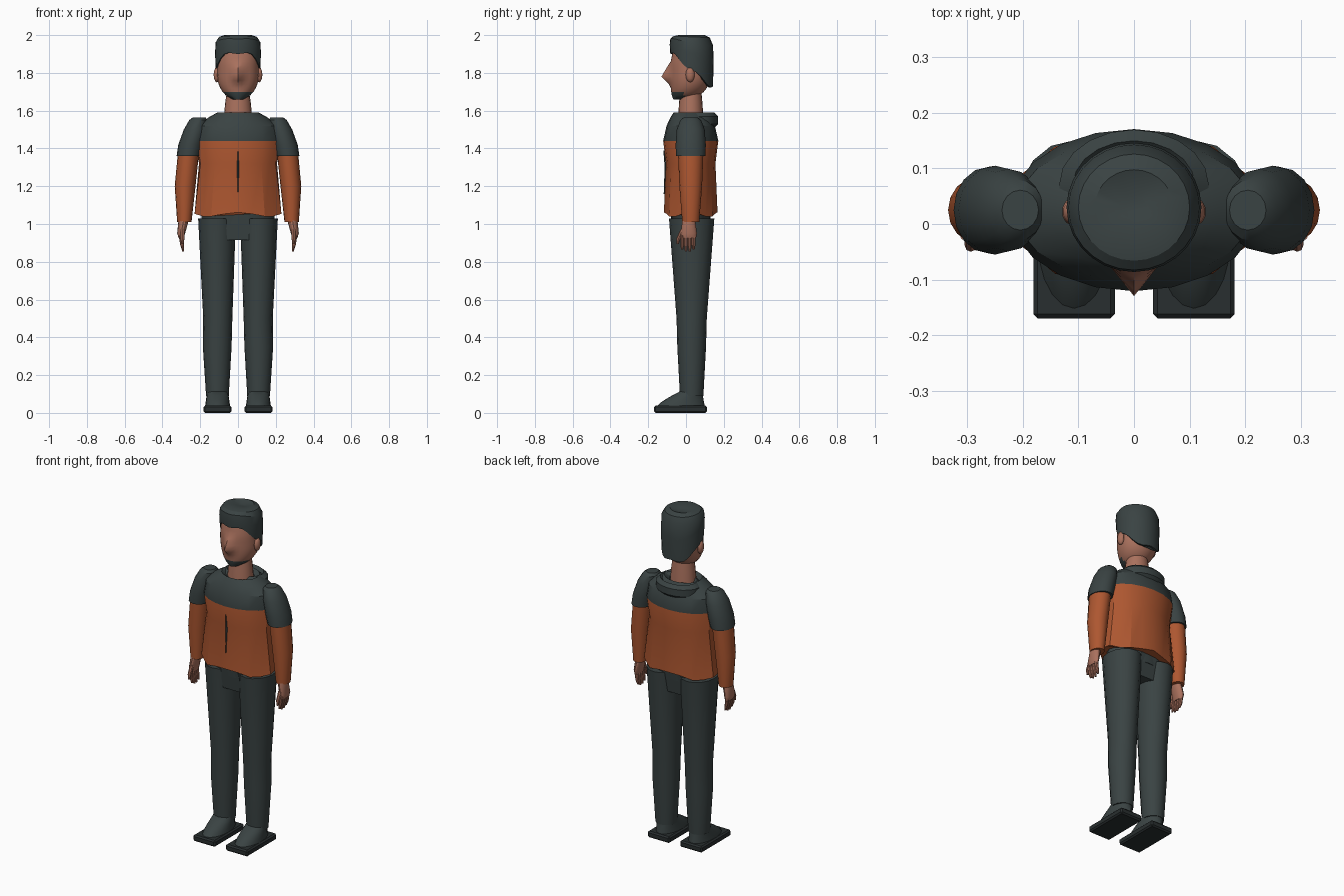
import bpy, bmesh, math
from math import sin, cos, pi, exp, sqrt
from mathutils import Matrix, Vector

cube = bpy.data.objects.get("Cube")
if cube:
    bpy.data.objects.remove(cube)


def material(name, red, green, blue):
    mat = bpy.data.materials.new(name)
    mat.use_nodes = True
    colour = (red, green, blue, 1)
    mat.diffuse_color = colour
    mat.node_tree.nodes["Principled BSDF"].inputs["Base Color"].default_value = colour
    return mat


DARK = material("charcoal cloth", .042, .056, .056)
ORANGE = material("orange cloth", .42, .095, .03)
SKIN = material("skin", .4, .165, .11)
SOLE = material("dark sole", .022, .028, .029)
BODY_Y = .025  # depth of the body's centre line


def finish(name, bm, mats, rule=None, smooth=30):
    """Turn a bmesh into a shaded object; rule picks a slot from a face centre."""
    bmesh.ops.recalc_face_normals(bm, faces=bm.faces)
    if rule:
        for face in bm.faces:
            face.material_index = rule(face.calc_center_median())
    mesh = bpy.data.meshes.new(name)
    bm.to_mesh(mesh)
    bm.free()
    for mat in mats:
        mesh.materials.append(mat)
    part = bpy.data.objects.new(name, mesh)
    bpy.context.collection.objects.link(part)
    bpy.ops.object.select_all(action="DESELECT")
    part.select_set(True)
    bpy.context.view_layer.objects.active = part
    bpy.ops.object.shade_smooth_by_angle(angle=math.radians(smooth))


def ellipse(x, y, z, width, depth, count=16):
    """Level ring of points with the given half sizes, starting at the front."""
    angles = [2 * pi * i / count for i in range(count)]
    return [Vector((x + width * sin(a), y - depth * cos(a), z)) for a in angles]


def skin_rings(name, rings, mats, **options):
    """Bridge rings of points into one closed surface."""
    bm = bmesh.new()
    loops = [[bm.verts.new(point) for point in ring] for ring in rings]
    for low, high in zip(loops, loops[1:]):
        for i in range(len(low)):
            bm.faces.new((low[i - 1], low[i], high[i], high[i - 1]))
    bm.faces.new(loops[0])
    bm.faces.new(loops[-1])
    finish(name, bm, mats, **options)


def limb(name, sections, mat, side, y=BODY_Y, count=16):
    """Loft through (height, distance from middle, half width, half depth)."""
    rings = [ellipse(side * x, y, z, width, depth, count)
             for z, x, width, depth in sections]
    skin_rings(name, rings, [mat])


def trunk(name, sections, mat, y=BODY_Y, count=20):
    """Loft through centred (height, half width, half depth) sections."""
    limb(name, [(z, 0, width, depth) for z, width, depth in sections], mat, 1, y, count)


# Jacket body: pleated orange skirt below a dark yoke
jacket = []
for z, width, depth in [(1.05, .235, .138), (1.32, .208, .13), (1.44, .225, .146),
                        (1.52, .215, .128), (1.565, .155, .107), (1.59, .11, .09),
                        (1.57, .08, .07)]:
    ring = ellipse(0, 0, z, width, depth, 20)
    pleat = .08 * max(0, 1.4 - z)
    for i, point in enumerate(ring):
        stretch = 1 + pleat * (-1) ** i
        point.x *= stretch
        point.y = BODY_Y + point.y * stretch
        if z < 1.1:
            point.z += .012 * cos(4 * pi * i / 10)
    jacket.append(ring)
skin_rings("jacket_body", jacket, [ORANGE, DARK], smooth=20,
           rule=lambda c: int(c.z > 1.44))

# Zip: thin tapered plate on the chest
skin_rings("zip", [ellipse(0, y, z, width, .004, 4) for z, y, width in
                   [(1.16, -.114, .001), (1.3, -.109, .006), (1.39, -.116, .001)]], [DARK])

# Hood folded behind the neck
trunk("hood", [(1.5, .1, .07), (1.53, .135, .1), (1.57, .135, .1),
               (1.59, .11, .08), (1.56, .08, .05)], DARK, y=.07)

# Waist and the flap between the legs
trunk("waist", [(1, .19, .1), (1.09, .2, .11)], DARK)
flap = bmesh.new()
bmesh.ops.create_cube(flap, size=1)
for vert in flap.verts:
    top = vert.co.z > 0
    vert.co.x *= .1 if top else .145
    vert.co.y = BODY_Y + vert.co.y * (.21 if top else .17)
    vert.co.z = 1.06 if top else .915
finish("crotch_panel", flap, [DARK])

# Neck
trunk("neck", [(1.56, .075, .067), (1.64, .068, .062), (1.72, .056, .055)], SKIN)

# Head: round jaw, sloping forehead, pulled-out nose and a chin beard
head = []
NOSE_Z = 1.78
for step in range(15):
    z = 1.66 + .02 * step
    jaw = min(1, (z - 1.655) / .135)
    fullness = sqrt(1 - (1 - jaw) ** 2)
    front = -.05 - .033 * sqrt(fullness) + .2 * max(0, z - 1.85)
    back = .14 * fullness - .01
    ring = ellipse(0, (front + back) / 2, z, .11 * fullness, (back - front) / 2, 32)
    reach = .08 if z > NOSE_Z else .05
    nose = .047 * max(0, 1 - abs(z - NOSE_Z) / reach)
    for point in ring:
        if point.y < BODY_Y:
            point.y -= nose * exp(-(point.x / BODY_Y) ** 2)
    head.append(ring)
skin_rings("head", head, [SKIN, DARK], smooth=45,
           rule=lambda c: int(c.z < 1.695 and c.y < -.015))

# Hair: cap whose lower edge follows the hairline, dimpled at the crown
hair = []
for rise, scale in [(0, .9), (0, 1), (.5, 1.03), (.8, 1), (.95, .85), (1, .6), (.95, .2)]:
    ring = ellipse(0, .03, 2, .118 * scale, .113 * scale, 28)
    for i, point in enumerate(ring):
        a = 2 * pi * i / len(ring)
        hairline = 1.815 + .095 * cos(a) - .01 * cos(5 * a)
        point.z = hairline + (2 - hairline) * rise
    hair.append(ring)
skin_rings("hair", hair, [DARK])

for side, label in ((1, "left"), (-1, "right")):
    # Ear
    ear = bmesh.new()
    bmesh.ops.create_uvsphere(ear, u_segments=10, v_segments=6, radius=1)
    bmesh.ops.scale(ear, vec=(.018, .024, .04), verts=ear.verts)
    bmesh.ops.translate(ear, vec=(side * .112, .022, 1.79), verts=ear.verts)
    finish(label + "_ear", ear, [SKIN], smooth=45)

    # Arm: short dark sleeve over a long orange one
    limb(label + "_short_sleeve", [(1.36, .262, .063, .078), (1.42, .25, .066, .08),
                                   (1.5, .226, .061, .074), (1.55, .21, .048, .055),
                                   (1.565, .205, .033, .036)], DARK, side)
    limb(label + "_long_sleeve", [(1.01, .284, .038, .045), (1.2, .28, .055, .06),
                                  (1.4, .26, .056, .068)], ORANGE, side)

    # Hand: palm, four fingers and a thumb
    limb(label + "_palm", [(.925, .301, .013, .038), (.95, .301, .021, .043),
                           (1.03, .286, .028, .033)], SKIN, side, y=.015)
    for i in range(4):
        tip = .85 + .01 * abs(i - 1.5)
        limb(f"{label}_finger_{i + 1}", [(tip, .29, .005, .006), (.89, .296, .01, .01),
                                         (.94, .303, .011, .01)],
             SKIN, side, y=.02 * (i - 1), count=8)
    thumb = [ellipse(side * .294, y, z, size, size, 8) for z, y, size in
             [(.895, -.044, .006), (.925, -.039, .011), (.97, -.018, .012)]]
    skin_rings(label + "_thumb", thumb, [SKIN])

    # Trouser leg
    limb(label + "_leg", [(.09, .109, .06, .062), (.35, .11, .076, .076),
                          (.5, .107, .077, .08), (1.03, .111, .1, .12)], DARK, side, y=.03)

    # Shoe: upper sloping back from the toe, on a bevelled slab
    upper = []
    for step in range(5):
        slope = step / 4
        toe = -.16 + .13 * slope ** 1.3
        heel = .1 - .015 * slope
        upper.append(ellipse(side * .108, (toe + heel) / 2, .03 + .085 * slope,
                             .067 - .012 * slope, (heel - toe) / 2, 20))
    skin_rings(label + "_shoe", upper, [DARK])
    slab = bmesh.new()
    place = Matrix.Translation((side * .108, -.03, .019))
    bmesh.ops.create_cube(slab, size=1, matrix=place @ Matrix.Diagonal((.147, .28, .038, 1)))
    bmesh.ops.bevel(slab, geom=slab.edges[:], offset=.008, segments=1, affect="EDGES")
    finish(label + "_sole", slab, [SOLE])
